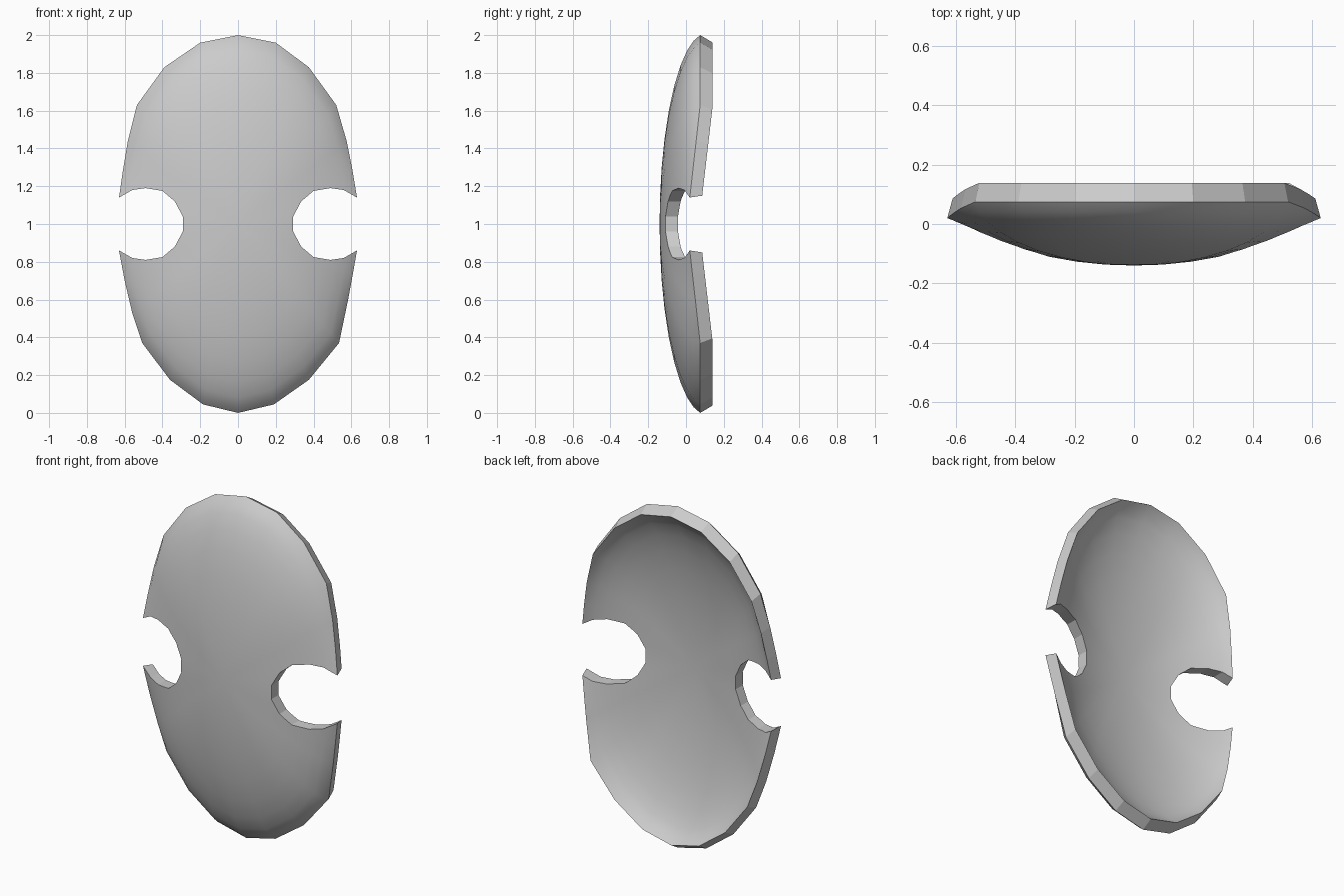
import bpy, bmesh, math

if "Cube" in bpy.data.objects:
    bpy.data.objects.remove(bpy.data.objects["Cube"])

# Outline of the plate (x, height from middle), clockwise from the top
OUTLINE = [(0, 1), (.2, .96), (.375, .83), (.52, .63), (.575, .44), (.605, .29), (.63, .14),
           (.64, 0), (.63, -.14), (.607, -.27), (.583, -.4), (.535, -.63), (.375, -.825),
           (.19, -.955), (0, -1), (-.185, -.955), (-.36, -.825), (-.507, -.63), (-.56, -.47),
           (-.6, -.3), (-.63, -.14), (-.64, 0), (-.63, .14), (-.61, .28), (-.583, .44),
           (-.535, .63), (-.39, .83), (-.2, .96)]
RINGS = [.15, .3, .45, .6, .73, .84, .92, .97, 1]
THICK = .064

# Side notch outline, right-hand side
NOTCH = [(.74, .08), (.63, .14), (.56, .18), (.49, .19), (.4, .175), (.335, .12), (.292, .04)]
NOTCH += [(x, -z) for x, z in reversed(NOTCH)]


def depth(r, zo):
    """Bowl depth: shallow arc at the sides, elliptical towards the ends."""
    w = min(1, max(0, (abs(zo) - .14) / .49))
    side = r ** 2.1
    end = (1 - math.sqrt(1 - (.99 * r) ** 2)) / .859
    return -.14 + (.16 + .055 * w) * ((1 - w) * side + w * end)


def skin(bm, sx, sz, dy):
    """One curved skin, returns its edge loop of vertices."""
    prev = None
    n = len(OUTLINE)
    mid = bm.verts.new((0, -.14 + dy, 1))
    for r in RINGS:
        ring = [bm.verts.new((x * r * sx, depth(r, z) + dy, 1 + z * r * sz)) for x, z in OUTLINE]
        for i in range(n):
            j = (i + 1) % n
            f = [prev[i], prev[j], ring[j], ring[i]] if prev else [mid, ring[j], ring[i]]
            bm.faces.new(f).smooth = True
        prev = ring
    return prev


def finish(bm, name):
    bmesh.ops.recalc_face_normals(bm, faces=bm.faces)
    me = bpy.data.meshes.new(name)
    bm.to_mesh(me)
    bm.free()
    ob = bpy.data.objects.new(name, me)
    bpy.context.collection.objects.link(ob)
    return ob


# Shield plate: front skin, back skin and flat faceted rim
bm = bmesh.new()
front = skin(bm, 1, 1, 0)
back = skin(bm, .975, .962, THICK)
for i in range(len(front)):
    j = (i + 1) % len(front)
    bm.faces.new([front[i], front[j], back[j], back[i]])
shield = finish(bm, "shield_plate")

# Round side notches cut through both edges
for side in (1, -1):
    bm = bmesh.new()
    face = bm.faces.new([bm.verts.new((side * x, -.5, 1 + z)) for x, z in NOTCH])
    ext = bmesh.ops.extrude_face_region(bm, geom=[face])
    for v in ext["geom"]:
        if isinstance(v, bmesh.types.BMVert):
            v.co.y = .5
    if face.is_valid and len(bm.faces) == len(NOTCH) + 1:
        bm.faces.new([v for v in bm.verts if v.co.y < 0])
    cutter = finish(bm, "notch_cutter")
    cutter.hide_render = True
    mod = shield.modifiers.new("notch", 'BOOLEAN')
    mod.operation = 'DIFFERENCE'
    mod.solver = 'EXACT'
    mod.object = cutter
    bpy.context.view_layer.objects.active = shield
    bpy.ops.object.modifier_apply(modifier=mod.name)
    bpy.data.objects.remove(cutter)
